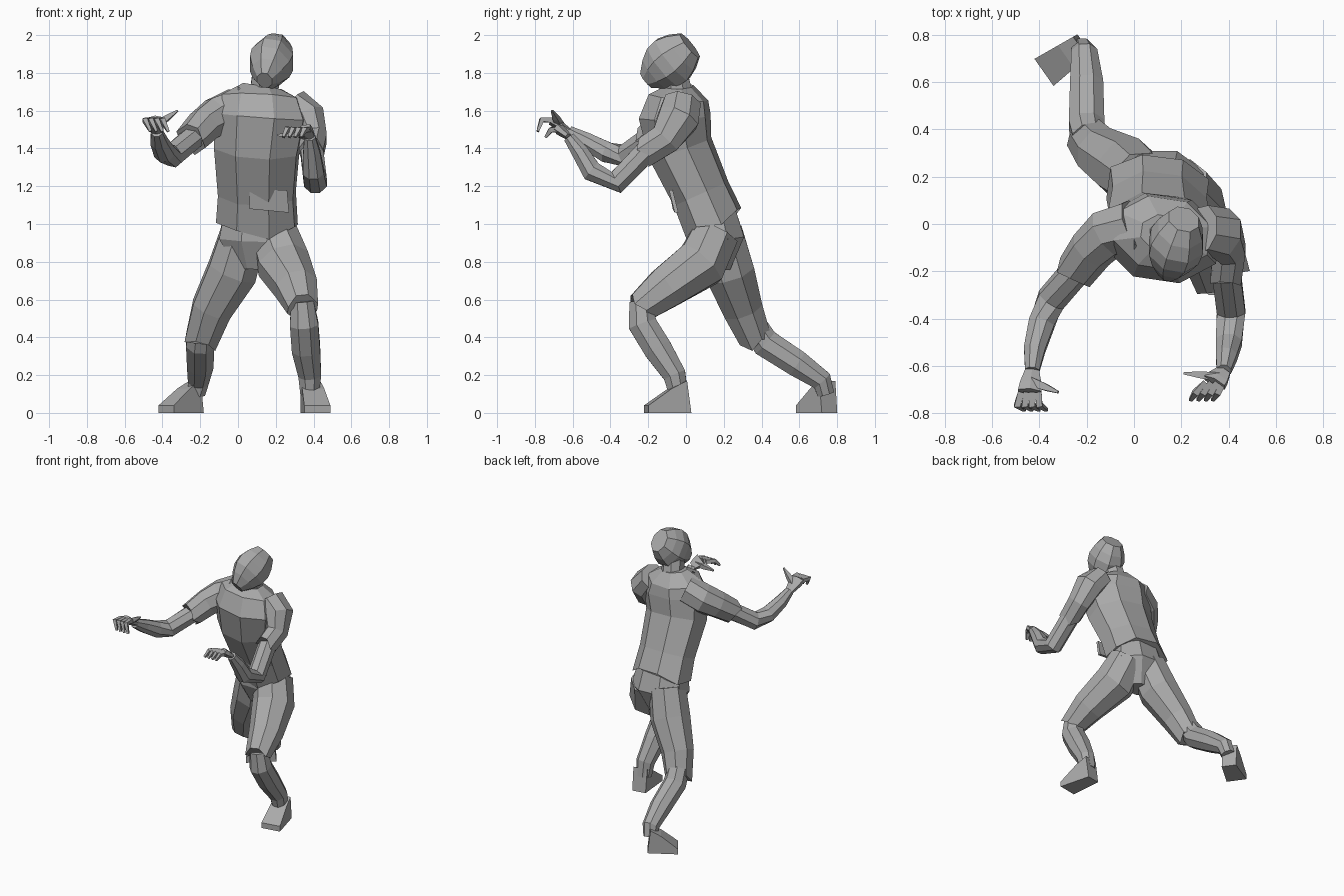
import bpy
import bmesh
import math
from mathutils import Vector

default_cube = bpy.data.objects.get("Cube")
if default_cube:
    bpy.data.objects.remove(default_cube, do_unlink=True)

# One plain grey for the whole figure
grey = bpy.data.materials.new("plain_grey")
grey.use_nodes = True
colour = (0.4, 0.4, 0.4, 1)
grey.diffuse_color = colour
for node in grey.node_tree.nodes:
    if node.type == "BSDF_PRINCIPLED":
        node.inputs["Base Color"].default_value = colour

SIDEWAYS = Vector((1, 0, 0))
UPWARD = Vector((0, 0, 1))


def finish(name, bm):
    """Turn a bmesh into a flat shaded object with the shared material."""
    bmesh.ops.recalc_face_normals(bm, faces=bm.faces)
    mesh = bpy.data.meshes.new(name)
    bm.to_mesh(mesh)
    bm.free()
    mesh.materials.append(grey)
    obj = bpy.data.objects.new(name, mesh)
    bpy.context.collection.objects.link(obj)


def bridge(bm, first, second):
    """Join two matching loops of vertices with quads."""
    count = len(first)
    for k in range(count):
        following = (k + 1) % count
        bm.faces.new((first[k], first[following], second[following], second[k]))


def loft(name, path, widths, ratio=1, sides=8, reference=SIDEWAYS, hem=None, ragged=0):
    """Skin rings along a path; ratio is ring depth over ring width."""
    bm = bmesh.new()
    path = [Vector(point) for point in path]
    last = len(path) - 1
    rings = []
    for i, (centre, width) in enumerate(zip(path, widths)):
        tangent = (path[min(i + 1, last)] - path[max(i - 1, 0)]).normalized()
        across = (reference - tangent * reference.dot(tangent)).normalized()
        through = tangent.cross(across) * ratio
        radius = width / math.cos(math.pi / sides)
        ring = []
        for k in range(sides):
            angle = math.tau * (k + 0.5) / sides
            point = centre + radius * (across * math.cos(angle) + through * math.sin(angle))
            # Torn cloth edge
            if hem == i and k % 3 == 0:
                point += tangent * ragged
            ring.append(bm.verts.new(point))
        rings.append(ring)
    for low, high in zip(rings, rings[1:]):
        bridge(bm, low, high)
    bm.faces.new(rings[0])
    bm.faces.new(rings[-1])
    finish(name, bm)


def slab(name, front_points, back_points):
    """Solid between two matching outlines."""
    bm = bmesh.new()
    front = [bm.verts.new(point) for point in front_points]
    back = [bm.verts.new(point) for point in back_points]
    bm.faces.new(front)
    bm.faces.new(back)
    bridge(bm, front, back)
    finish(name, bm)


def cloth(name, corners):
    """Thin patch of cloth lying over the chest."""
    corners = [Vector(corner) for corner in corners]
    backing = Vector((0, 0.02, 0))
    slab(name, corners, [corner + backing for corner in corners])


def shoe(name, heel, toe):
    """Wedge side profile, widened towards the low toe."""
    heel, toe = Vector(heel), Vector(toe)
    across = (toe - heel).normalized().cross(UPWARD)
    profile = [(0, 0), (0.1, 0.17), (0.45, 0.13), (1, 0.04), (1, 0)]

    def outline(side):
        return [heel.lerp(toe, along) + UPWARD * height
                + across * side * (0.05 + 0.02 * along) for along, height in profile]

    slab(name, outline(-1), outline(1))


def hand(side, wrist, knuckle, curl, thumb_tip):
    """Palm, four curled fingers and a thumb."""
    loft(side + "_palm", [wrist, wrist.lerp(knuckle, 0.6), knuckle],
         [0.03, 0.045, 0.05], ratio=0.5, sides=6)
    forward = knuckle - wrist
    forward.z = 0
    forward = forward.normalized() * 0.055
    for i in range(4):
        offset = SIDEWAYS * 0.024 * (i - 1.5)
        root = knuckle + offset
        middle = root + forward + offset * 0.3
        loft(f"{side}_finger_{i + 1}", [root, middle, middle + curl],
             [0.014, 0.013, 0.007], sides=4)
    base = wrist.lerp(knuckle, 0.5)
    loft(side + "_thumb", [base, base.lerp(thumb_tip, 0.5), thumb_tip],
         [0.018, 0.015, 0.005], sides=4, reference=UPWARD)


# Head tipped back: an egg swelling between chin and crown
chin, crown = Vector((0.14, -0.21, 1.76)), Vector((0.21, 0.02, 1.945))
steps = [i / 5 for i in range(6)]
loft("head", [chin.lerp(crown, t) for t in steps],
     [0.04 + 0.025 * t + 0.06 * math.sin(math.pi * t) for t in steps], ratio=1.2)
loft("neck", [(0.13, -0.02, 1.6), (0.15, -0.07, 1.82)], [0.08, 0.07])

# Shirt body leaning forward, slightly twisted
loft("shirt",
     [(0.1, 0.14, 1.02), (0.1, 0.08, 1.16), (0.1, -0.03, 1.4), (0.12, -0.06, 1.57),
      (0.12, -0.04, 1.67), (0.13, -0.04, 1.73)],
     [0.21, 0.2, 0.22, 0.24, 0.2, 0.1], ratio=0.74,
     reference=Vector((1, -0.15, 0)), hem=0, ragged=-0.04)

# Open collar and torn flap
for side, label in ((1, "left"), (-1, "right")):
    cloth(label + "_collar", [(0.1 + side * out, y, z) for out, y, z in
                              ((0.01, -0.19, 1.62), (0.1, -0.17, 1.66), (0.1, -0.08, 1.73))])
cloth("torn_shirt_flap", [(0.06, -0.09, 1.18), (0.26, -0.09, 1.18),
                          (0.27, -0.06, 1.06), (0.06, -0.07, 1.08)])

# Joints of the striding legs
left_hip, left_knee = Vector((0.19, 0.16, 0.95)), Vector((0.34, -0.24, 0.56))
right_hip, right_knee = Vector((0.03, 0.18, 0.95)), Vector((-0.19, 0.36, 0.4))
left_ankle, right_ankle = Vector((0.38, -0.04, 0.1)), Vector((-0.22, 0.74, 0.1))

# Trousers: seat and two ragged legs
loft("trouser_seat", [(0.1, 0.13, 1.08), (0.1, 0.16, 0.92), (0.09, 0.16, 0.76)],
     [0.17, 0.2, 0.1], ratio=0.74)
loft("left_trouser_leg", [left_hip, (0.24, 0.08, 0.79), (0.31, -0.11, 0.66), left_knee],
     [0.12, 0.135, 0.11, 0.08], hem=3, ragged=0.03)
loft("right_trouser_leg", [right_hip, (-0.03, 0.23, 0.75), (-0.14, 0.3, 0.55), right_knee],
     [0.12, 0.13, 0.105, 0.085], hem=3, ragged=0.04)

# Lower legs and shoes
loft("left_shin", [left_knee + UPWARD * 0.03, (0.35, -0.23, 0.47), (0.36, -0.15, 0.34),
                   (0.38, -0.06, 0.2), left_ankle], [0.06, 0.075, 0.075, 0.06, 0.05])
loft("right_shin", [right_knee + UPWARD * 0.06, (-0.2, 0.42, 0.37), (-0.2, 0.59, 0.26),
                    (-0.21, 0.72, 0.17), right_ankle], [0.07, 0.075, 0.07, 0.055, 0.045])
shoe("left_shoe", (0.38, 0.02, 0), (0.42, -0.21, 0))
shoe("right_shoe", (-0.21, 0.76, 0), (-0.38, 0.64, 0))

# Joints of the reaching arms
left_shoulder, right_shoulder = Vector((0.37, -0.04, 1.56)), Vector((-0.11, -0.04, 1.57))
left_elbow, right_elbow = Vector((0.41, -0.37, 1.22)), Vector((-0.35, -0.32, 1.36))
left_wrist, right_wrist = Vector((0.38, -0.62, 1.46)), Vector((-0.43, -0.62, 1.49))

# Sleeves
loft("left_sleeve", [(0.29, -0.02, 1.64), left_shoulder, (0.4, -0.11, 1.45),
                     left_shoulder.lerp(left_elbow, 0.5)],
     [0.08, 0.09, 0.07, 0.065], ratio=1.2, hem=3, ragged=0.04)
loft("right_sleeve", [(0, 0, 1.62), right_shoulder, (-0.18, -0.11, 1.52),
                      right_shoulder.lerp(right_elbow, 0.55)],
     [0.1, 0.1, 0.09, 0.08], hem=3, ragged=0.03)

# Bare arms
loft("left_arm", [left_shoulder.lerp(left_elbow, 0.4), left_elbow, (0.4, -0.5, 1.28),
                  (0.39, -0.56, 1.38), left_wrist], [0.06, 0.06, 0.055, 0.045, 0.03])
loft("right_arm", [right_shoulder.lerp(right_elbow, 0.4), right_elbow, (-0.39, -0.42, 1.38),
                   (-0.42, -0.53, 1.44), right_wrist], [0.06, 0.06, 0.055, 0.045, 0.03])

# Clutching hands
hand("left", left_wrist, Vector((0.34, -0.67, 1.5)), Vector((-0.02, -0.03, -0.04)),
     Vector((0.21, -0.63, 1.47)))
hand("right", right_wrist, Vector((-0.44, -0.71, 1.55)), Vector((0.03, -0.02, -0.06)),
     Vector((-0.32, -0.71, 1.6)))
